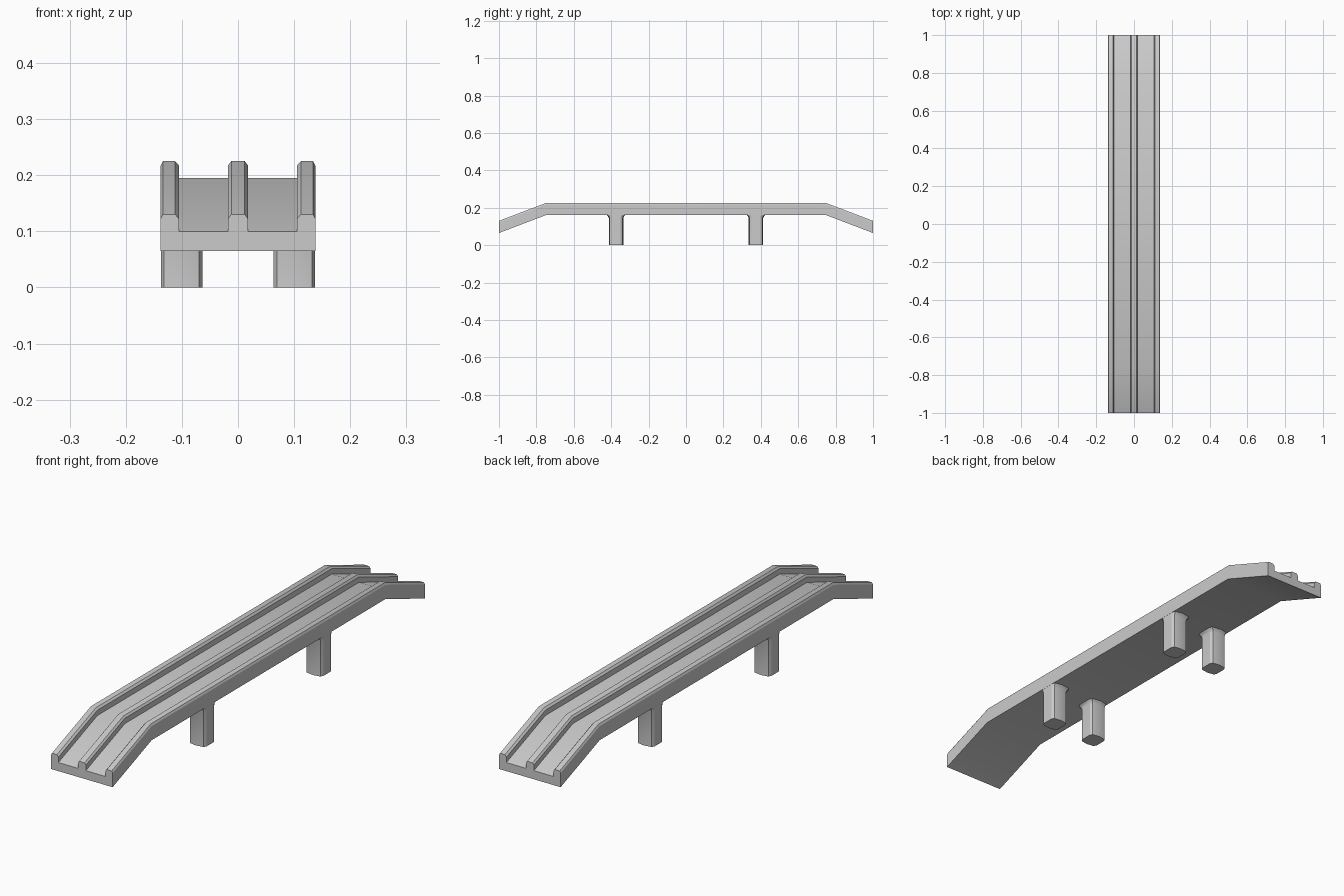
import bpy, bmesh
from math import radians

if "Cube" in bpy.data.objects:
    bpy.data.objects.remove(bpy.data.objects["Cube"])


def loft(name, rings):
    """Solid skinned through a list of equal-length rings, capped at both ends."""
    bm = bmesh.new()
    loops = [[bm.verts.new(p) for p in ring] for ring in rings]
    n = len(loops[0])
    for a, b in zip(loops, loops[1:]):
        for i in range(n):
            j = (i + 1) % n
            bm.faces.new((a[i], a[j], b[j], b[i]))
    bm.faces.new(loops[0])
    bm.faces.new(loops[-1])
    bmesh.ops.recalc_face_normals(bm, faces=bm.faces)
    mesh = bpy.data.meshes.new(name)
    bm.to_mesh(mesh)
    bm.free()
    ob = bpy.data.objects.new(name, mesh)
    bpy.context.collection.objects.link(ob)
    bpy.context.view_layer.objects.active = ob
    ob.select_set(True)
    bpy.ops.object.shade_smooth_by_angle(angle=radians(25))
    ob.select_set(False)
    return ob


# Deck: half cross-section (x, height above underside), mirrored, with three
# chamfered rails and two channels
half = [(0.012, 0.065), (0.018, 0.057), (0.018, 0.035), (0.105, 0.035),
        (0.105, 0.057), (0.112, 0.065), (0.134, 0.065), (0.138, 0.057),
        (0.138, 0.0)]
profile = half + [(-x, z) for x, z in reversed(half)]

# Path along y: ramp up, level bridge, ramp down
path = [(-1.0, 0.065), (-0.75, 0.16), (0.75, 0.16), (1.0, 0.065)]
loft("deck", [[(x, y, base + z) for x, z in profile] for y, base in path])

# Legs: rounded-square posts, flared where they meet the deck
quarter = [(0.037, 0.023), (0.031, 0.034), (0.0, 0.039)]
section = (quarter + [(-x, y) for x, y in reversed(quarter[:2])]
           + [(-x, -y) for x, y in quarter]
           + [(x, -y) for x, y in reversed(quarter[:2])])
for sx, side in ((-1, "left"), (1, "right")):
    for sy, end in ((-1, "front"), (1, "back")):
        rings = []
        for z, flare in ((0.0, 1.0), (0.145, 1.0), (0.154, 1.1), (0.162, 1.3)):
            # outer face stays flush with the deck edge
            rings.append([(sx * (0.1005 + x * (flare if x < 0 else 1)),
                           sy * (0.374 + y * flare), z) for x, y in section])
        loft(f"{end}_{side}_leg", rings)
